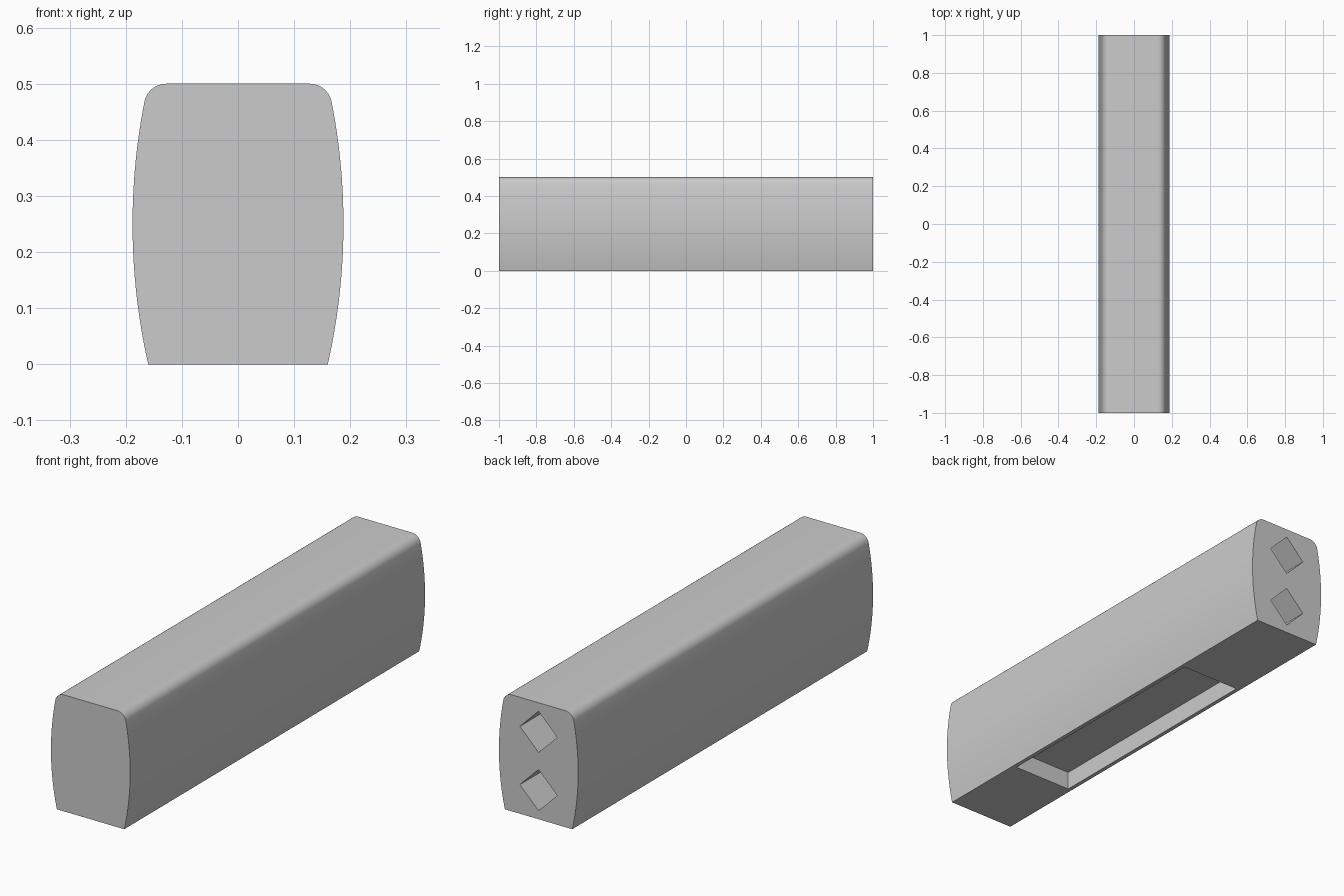
import bpy, bmesh, math
from mathutils import Matrix

default = bpy.data.objects.get("Cube")
if default:
    bpy.data.objects.remove(default, do_unlink=True)

LENGTH, HEIGHT = 2.0, 0.5
MID = HEIGHT / 2

# Single plain grey material
grey = bpy.data.materials.new("plain grey")
grey.use_nodes = True
colour = (0.6, 0.6, 0.6, 1)
grey.diffuse_color = colour
grey.node_tree.nodes["Principled BSDF"].inputs["Base Color"].default_value = colour


def add_object(name, bm):
    bmesh.ops.recalc_face_normals(bm, faces=bm.faces)
    mesh = bpy.data.meshes.new(name)
    bm.to_mesh(mesh)
    bm.free()
    mesh.materials.append(grey)
    obj = bpy.data.objects.new(name, mesh)
    bpy.context.collection.objects.link(obj)
    return obj


def add_box(name, centre, size, roll=0):
    bm = bmesh.new()
    matrix = (Matrix.Translation(centre) @ Matrix.Rotation(roll, 4, 'Y')
              @ Matrix.Diagonal((*size, 1)))
    bmesh.ops.create_cube(bm, size=1, matrix=matrix)
    return add_object(name, bm)


def half_profile():
    """Bulging side from bottom to top, ending in a tangent rounded corner."""
    half_width, bulge, fillet = 0.16, 0.028, 0.04
    radius = (MID ** 2 + bulge ** 2) / (2 * bulge)
    arc_x = half_width + bulge - radius
    rise = MID - fillet
    corner_x = arc_x + math.sqrt((radius - fillet) ** 2 - rise ** 2)
    start, end = -math.asin(MID / radius), math.asin(rise / (radius - fillet))
    side = [start + (end - start) * i / 24 for i in range(25)]
    corner = [end + (math.pi / 2 - end) * i / 10 for i in range(1, 11)]
    return ([(arc_x + radius * math.cos(a), MID + radius * math.sin(a)) for a in side]
            + [(corner_x + fillet * math.cos(a), HEIGHT - fillet + fillet * math.sin(a))
               for a in corner])


# Body: mirrored profile extruded along y
right = half_profile()
outline = right + [(-x, z) for x, z in reversed(right)]
bm = bmesh.new()
cap = bm.faces.new([bm.verts.new((x, -LENGTH / 2, z)) for x, z in outline])
extruded = bmesh.ops.extrude_face_region(bm, geom=[cap], use_keep_orig=True)
moved = [v for v in extruded["geom"] if isinstance(v, bmesh.types.BMVert)]
bmesh.ops.translate(bm, verts=moved, vec=(0, LENGTH, 0))
body = add_object("body", bm)

# Shallow underside recess and two diamond sockets in the back end
cutters = [add_box("recess_cutter", (0, -0.05, 0), (0.284, 1.1, 0.16))]
for name, z in (("lower", 0.125), ("upper", 0.375)):
    cutters.append(add_box(name + "_socket_cutter", (0, LENGTH / 2, z),
                           (0.125, 0.6, 0.125), math.pi / 4))

bpy.ops.object.select_all(action='DESELECT')
body.select_set(True)
bpy.context.view_layer.objects.active = body
for cutter in cutters:
    cutter.hide_render = True
    cut = body.modifiers.new(cutter.name, 'BOOLEAN')
    cut.operation = 'DIFFERENCE'
    cut.solver = 'EXACT'
    cut.object = cutter
    bpy.ops.object.modifier_apply(modifier=cut.name)
    bpy.data.objects.remove(cutter, do_unlink=True)

bpy.ops.object.shade_smooth_by_angle(angle=math.radians(30))
